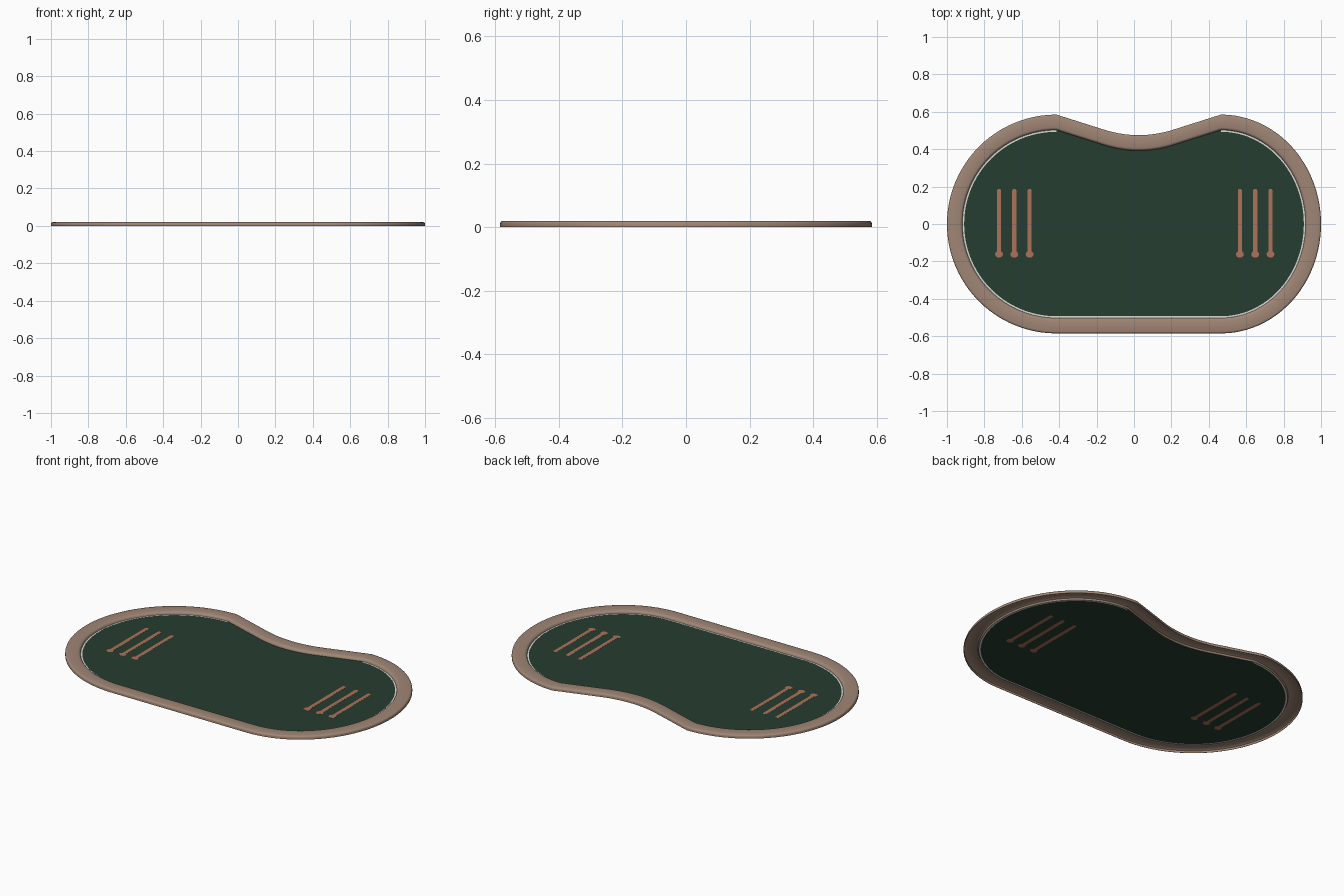
import bpy, bmesh, math

if "Cube" in bpy.data.objects:
    bpy.data.objects.remove(bpy.data.objects["Cube"])

FELT_Z = 0.004
ARC, DIP = 48, 32


def material(name, rgb):
    m = bpy.data.materials.new(name)
    m.diffuse_color = (*rgb, 1)
    m.use_nodes = True
    m.node_tree.nodes["Principled BSDF"].inputs["Base Color"].default_value = m.diffuse_color
    return m


TAN = material("tan leather", (0.35, 0.24, 0.18))
GREEN = material("green felt", (0.019, 0.047, 0.029))
WHITE = material("white trim", (0.70, 0.70, 0.68))
COPPER = material("copper inlay", (0.42, 0.17, 0.10))


def arcs(d):
    """Two rounded ends joined by the straight front, inset by d."""
    pts = []
    for cx, rx, a0 in ((-0.415, 0.585, 90), (0.465, 0.535, 270)):
        for i in range(ARC + 1):
            a = math.radians(a0 + 180 * i / ARC)
            pts.append((cx + (rx - d) * math.cos(a), (0.585 - d) * math.sin(a)))
    return pts


def dip(d):
    """Dealer cut-out along the back: straight flanks and a curved middle."""
    pts = []
    for i in range(1, DIP):
        x = 0.465 - 0.88 * i / DIP
        u = abs(x - 0.025)
        y = 0.475 + 0.85 * u * u if u < 0.2 else 0.509 + (u - 0.2) * 0.076 / 0.24
        pts.append((x, y - d))
    return pts


def outline(d):
    return arcs(d) + dip(d)


def finish(name, bm, mat, smooth=False):
    bmesh.ops.recalc_face_normals(bm, faces=bm.faces[:])
    me = bpy.data.meshes.new(name)
    bm.to_mesh(me)
    bm.free()
    me.materials.append(mat)
    ob = bpy.data.objects.new(name, me)
    bpy.context.collection.objects.link(ob)
    if smooth:
        bpy.ops.object.select_all(action='DESELECT')
        ob.select_set(True)
        bpy.context.view_layer.objects.active = ob
        bpy.ops.object.shade_smooth_by_angle(angle=math.radians(35))
    return ob


def sweep(name, rings, mat, closed=True, smooth=False):
    """Skin a closed cross-section given as rings of 3D points."""
    bm = bmesh.new()
    vs = [[bm.verts.new(p) for p in r] for r in rings]
    n, k = len(vs[0]), len(vs)
    for j in range(k):
        a, b = vs[j], vs[(j + 1) % k]
        for i in range(n if closed else n - 1):
            bm.faces.new((a[i], a[(i + 1) % n], b[(i + 1) % n], b[i]))
    if not closed:
        for e in (0, n - 1):
            bm.faces.new([r[e] for r in vs])
    return finish(name, bm, mat, smooth)


def plate(name, shapes, z0, z1, mat):
    """Thin flat plates from 2D outlines."""
    bm = bmesh.new()
    for pts in shapes:
        f = bm.faces.new([bm.verts.new((x, y, z0)) for x, y in pts])
        r = bmesh.ops.extrude_face_region(bm, geom=[f], use_keep_orig=True)
        top = [v for v in r["geom"] if isinstance(v, bmesh.types.BMVert)]
        bmesh.ops.translate(bm, vec=(0, 0, z1 - z0), verts=top)
    return finish(name, bm, mat)


# Padded rail: hollow channel, rounded on top, open underneath
section = [(0, 0), (0, 0.010), (0.0015, 0.0150), (0.005, 0.0185), (0.010, 0.020),
           (0.068, 0.020), (0.074, 0.0182), (0.079, 0.0145), (0.082, 0.009),
           (0.083, 0.003), (0.081, 0.003), (0.077, 0.0125), (0.066, 0.018),
           (0.012, 0.018), (0.003, 0.012), (0.002, 0)]
sweep("padded_rail", [[(x, y, z) for x, y in outline(d)] for d, z in section],
      TAN, smooth=True)

# Felt playing surface
plate("felt_surface", [outline(0.0815)], FELT_Z - 0.0003, FELT_Z + 0.0003, GREEN)

# White trim line around the ends and the front
trim = [(0.0825, -0.0005), (0.0825, 0.0007), (0.092, 0.0007), (0.092, -0.0005)]
sweep("white_trim", [[(x, y, FELT_Z + h) for x, y in arcs(d)] for d, h in trim],
      WHITE, closed=False)

# Inlaid bars with round feet at each end of the felt
bars, feet = [], []
for cx in (-0.64, 0.648):
    for k in (-1, 0, 1):
        x = cx + k * 0.082
        bars.append([(x - 0.011, -0.165), (x + 0.011, -0.165),
                     (x + 0.011, 0.180), (x + 0.006, 0.188),
                     (x - 0.006, 0.188), (x - 0.011, 0.180)])
        feet.append([(x + 0.021 * math.cos(t * math.pi / 8),
                      -0.162 + 0.018 * math.sin(t * math.pi / 8)) for t in range(16)])
plate("inlay_bars", bars, FELT_Z - 0.0007, FELT_Z + 0.0007, COPPER)
plate("inlay_feet", feet, FELT_Z - 0.0008, FELT_Z + 0.0008, COPPER)
